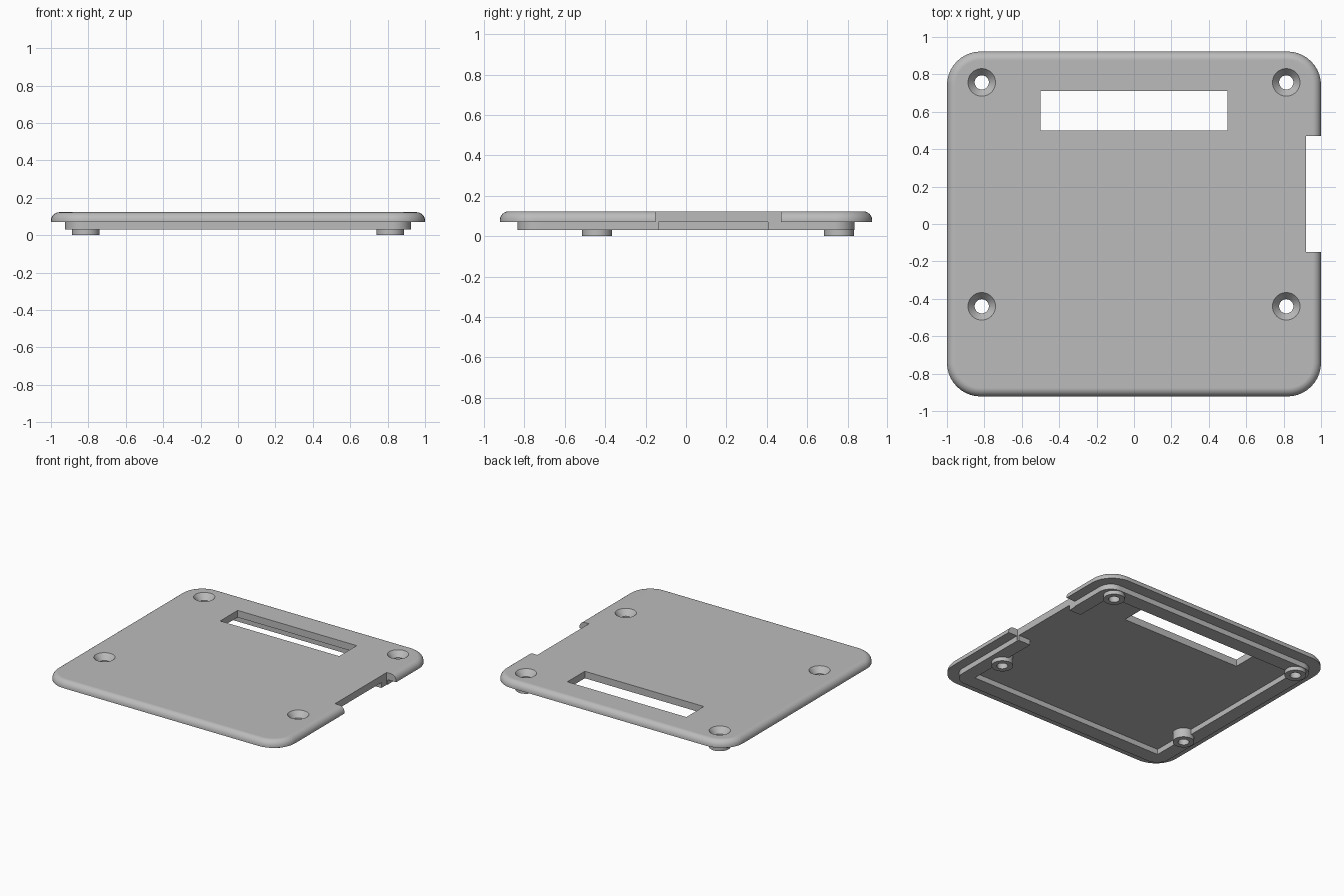
import bpy
import bmesh
from math import sin, cos, pi, radians

if "Cube" in bpy.data.objects:
    bpy.data.objects.remove(bpy.data.objects["Cube"], do_unlink=True)

grey = bpy.data.materials.new("plain grey")
grey.use_nodes = True
colour = (0.5, 0.5, 0.5, 1)
grey.diffuse_color = colour
grey.node_tree.nodes["Principled BSDF"].inputs["Base Color"].default_value = colour

TOP, UNDER, LIP_Z = 0.123, 0.07, 0.03
FILLET = 0.045


def outline(hx, hy, r, z, cx=0, cy=0, steps=10):
    """Rounded rectangle; r = 0 gives a box, r = hx = hy a circle."""
    pts = []
    for q, (sx, sy) in enumerate([(1, 1), (-1, 1), (-1, -1), (1, -1)]):
        for i in range(steps + 1):
            a = (q + i / steps) * pi / 2
            p = (cx + sx * (hx - r) + r * cos(a), cy + sy * (hy - r) + r * sin(a), z)
            if all(abs(p[0] - o[0]) + abs(p[1] - o[1]) > 1e-5 for o in pts):
                pts.append(p)
    return pts


def loft(name, loops):
    """Closed solid through a stack of outlines."""
    bm = bmesh.new()
    rings = [[bm.verts.new(p) for p in loop] for loop in loops]
    for a, b in zip(rings, rings[1:]):
        for i in range(len(a)):
            j = (i + 1) % len(a)
            bm.faces.new((a[i], a[j], b[j], b[i]))
    bm.faces.new(rings[0][::-1])
    bm.faces.new(rings[-1])
    bmesh.ops.recalc_face_normals(bm, faces=bm.faces)
    mesh = bpy.data.meshes.new(name)
    bm.to_mesh(mesh)
    bm.free()
    mesh.materials.append(grey)
    obj = bpy.data.objects.new(name, mesh)
    bpy.context.collection.objects.link(obj)
    return obj


def box(name, x0, x1, y0, y1, z0, z1):
    args = ((x1 - x0) / 2, (y1 - y0) / 2, 0)
    mid = ((x0 + x1) / 2, (y0 + y1) / 2)
    return loft(name, [outline(*args, z, *mid) for z in (z0, z1)])


def combine(target, other, operation):
    """Apply a boolean and discard the second solid."""
    bpy.context.view_layer.objects.active = target
    mod = target.modifiers.new("combine", "BOOLEAN")
    mod.operation, mod.solver, mod.object = operation, "EXACT", other
    bpy.ops.object.modifier_apply(modifier=mod.name)
    bpy.data.objects.remove(other, do_unlink=True)


# Cover plate with a rounded top edge
layers = [outline(1, 0.922, 0.18, UNDER)]
for k in range(7):
    a = k / 6 * pi / 2
    inset = FILLET * (1 - cos(a))
    layers.append(outline(1 - inset, 0.922 - inset, 0.18 - inset,
                          TOP - FILLET + FILLET * sin(a)))
cover = loft("cover_plate", layers)

# Locating lip under the plate, open on one side
lip = loft("lip", [outline(0.925, 0.835, 0.1, z) for z in (LIP_Z, 0.09)])
combine(lip, box("lip_hollow", -0.82, 0.82, -0.725, 0.725, 0, 0.2), "DIFFERENCE")
combine(lip, box("lip_gap", 0.7, 1.2, -0.135, 0.405, 0, 0.2), "DIFFERENCE")
combine(cover, lip, "UNION")

# Screw bosses with countersunk holes
for x in (-0.814, 0.814):
    for y in (-0.44, 0.757):
        boss = loft("boss", [outline(0.074, 0.074, 0.074, z, x, y) for z in (0, 0.1)])
        combine(cover, boss, "UNION")
        sink = [(-0.1, 0.038), (0.08, 0.038), (TOP + 0.01, 0.082)]
        combine(cover, loft("screw_hole", [outline(r, r, r, z, x, y) for z, r in sink]),
                "DIFFERENCE")

# Long slot and side notch
combine(cover, box("slot", -0.5, 0.5, 0.5, 0.71, -0.1, 0.3), "DIFFERENCE")
combine(cover, box("notch", 0.92, 1.2, -0.15, 0.47, -0.1, 0.3), "DIFFERENCE")

# Smooth rounded edges, keep corners crisp and flats flat
bpy.ops.object.select_all(action="DESELECT")
cover.select_set(True)
bpy.context.view_layer.objects.active = cover
bpy.ops.object.shade_smooth_by_angle(angle=radians(30))
cover.modifiers.new("flat_faces", "WEIGHTED_NORMAL").keep_sharp = True
